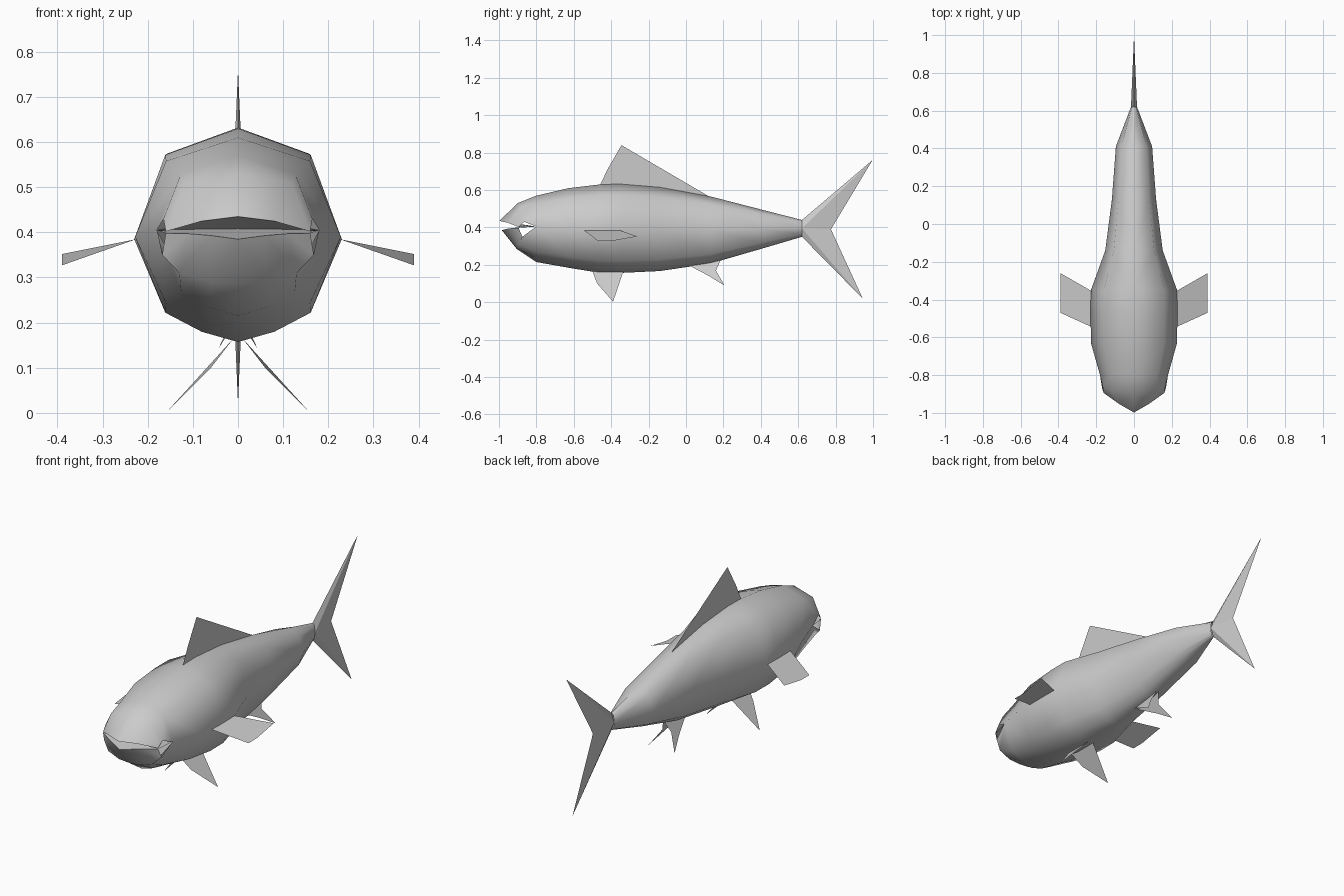
import bpy, bmesh, math

if "Cube" in bpy.data.objects:
    bpy.data.objects.remove(bpy.data.objects["Cube"], do_unlink=True)

grey = bpy.data.materials.new("plain_grey")
grey.use_nodes = True
grey.diffuse_color = (0.6, 0.6, 0.6, 1)
grey.node_tree.nodes["Principled BSDF"].inputs["Base Color"].default_value = (0.6, 0.6, 0.6, 1)


def finish(name, bm, mirror=True, smooth=None):
    """Turn a bmesh into an object, mirrored across x = 0 where wanted."""
    bmesh.ops.remove_doubles(bm, verts=bm.verts, dist=0.0005)
    bmesh.ops.recalc_face_normals(bm, faces=bm.faces)
    mesh = bpy.data.meshes.new(name)
    bm.to_mesh(mesh)
    bm.free()
    mesh.materials.append(grey)
    ob = bpy.data.objects.new(name, mesh)
    bpy.context.collection.objects.link(ob)
    if mirror:
        mod = ob.modifiers.new("mirror", 'MIRROR')
        mod.merge_threshold = 0.0005
    if smooth:
        bpy.ops.object.select_all(action='DESELECT')
        ob.select_set(True)
        bpy.context.view_layer.objects.active = ob
        bpy.ops.object.shade_smooth_by_angle(angle=math.radians(smooth))
    return ob


def loft(bm, strips):
    """Skin neighbouring strips that have equal point counts."""
    rows = [[bm.verts.new(p) for p in s] for s in strips]
    for a, b in zip(rows, rows[1:]):
        for i in range(len(a) - 1):
            bm.faces.new((a[i], a[i + 1], b[i + 1], b[i]))


def half_ring(y, w, top, mid, bottom):
    """Half of the trunk cross-section, from the back ridge to the keel."""
    up, down = top - mid, mid - bottom
    return [(0, y, top), (0.7 * w, y, mid + 0.763 * up), (w, y, mid),
            (0.7 * w, y, mid - 0.715 * down), (0.35 * w, y, mid - 0.9 * down),
            (0, y, bottom)]


# Trunk: y, half width, top, widest height, bottom
stations = [
    (-0.80, 0.180, 0.570, 0.405, 0.215),
    (-0.63, 0.228, 0.610, 0.390, 0.185),
    (-0.46, 0.230, 0.630, 0.385, 0.157),
    (-0.35, 0.228, 0.632, 0.385, 0.157),
    (-0.14, 0.152, 0.615, 0.385, 0.167),
    (0.13, 0.117, 0.566, 0.385, 0.207),
    (0.41, 0.096, 0.494, 0.392, 0.288),
    (0.62, 0.016, 0.440, 0.395, 0.350),
]
rings = [half_ring(*s) for s in stations]
body = bmesh.new()
loft(body, rings)

# Jaws share the strip at the back of the mouth
first = rings[0]
corner = first[2]
upper_lip = [(0, -0.998, 0.435), (0.08, -0.952, 0.425), (0.16, -0.895, 0.402)]
loft(body, [first[:3],
            [(0, -0.90, 0.530), (0.12, -0.885, 0.507), (0.165, -0.865, 0.430)],
            upper_lip,
            [(0, -0.82, 0.408), (0.09, -0.82, 0.407), corner]])
lower_lip = [(0.16, -0.895, 0.398), (0.11, -0.928, 0.397),
             (0.06, -0.955, 0.393), (0, -0.985, 0.385)]
loft(body, [first[2:],
            [(0.168, -0.875, 0.350), (0.13, -0.895, 0.310),
             (0.06, -0.905, 0.290), (0, -0.905, 0.285)],
            lower_lip,
            [corner, (0.09, -0.82, 0.407), (0.045, -0.82, 0.4075), (0, -0.82, 0.408)]])
finish("body", body, smooth=50)

# Forked tail: a thin wedge tapering to the trailing edge
tail = bmesh.new()
root_top, root_mid, root_low, top_tip, notch, low_tip = [tail.verts.new(p) for p in (
    (0, 0.62, 0.44), (0.016, 0.62, 0.395), (0, 0.62, 0.35),
    (0, 0.997, 0.76), (0, 0.775, 0.39), (0, 0.945, 0.02))]
for f in ((root_top, top_tip, root_mid), (top_tip, notch, root_mid),
          (root_mid, notch, low_tip), (root_mid, low_tip, root_low)):
    tail.faces.new(f)
finish("tail_fin", tail)


def sheet(name, points, mirror=True):
    """Single thin fin blade."""
    bm = bmesh.new()
    bm.faces.new([bm.verts.new(p) for p in points])
    finish(name, bm, mirror)


# Dorsal fin stands on the centre line
dorsal = [(-0.46, 0.625), (-0.42, 0.71), (-0.345, 0.84), (0.13, 0.562), (-0.14, 0.60)]
sheet("dorsal_fin", [(0, y, z) for y, z in dorsal], mirror=False)

# Side fins slope gently down and back
sheet("pectoral_fins", [(0.225, -0.545, 0.385), (0.39, -0.47, 0.327), (0.39, -0.40, 0.327),
                        (0.39, -0.26, 0.352), (0.225, -0.355, 0.385)])

# Belly fins splay outwards in pairs
pelvic = [(-0.50, 0.165), (-0.475, 0.10), (-0.39, 0.003), (-0.335, 0.165)]
sheet("pelvic_fins", [(max(0.01, 0.16 - z), y, z) for y, z in pelvic])
anal = [(0.02, 0.195), (0.12, 0.142), (0.205, 0.09), (0.16, 0.17), (0.185, 0.225)]
sheet("anal_fins", [(max(0.005, 0.64 * (0.21 - z)), y, z) for y, z in anal])
